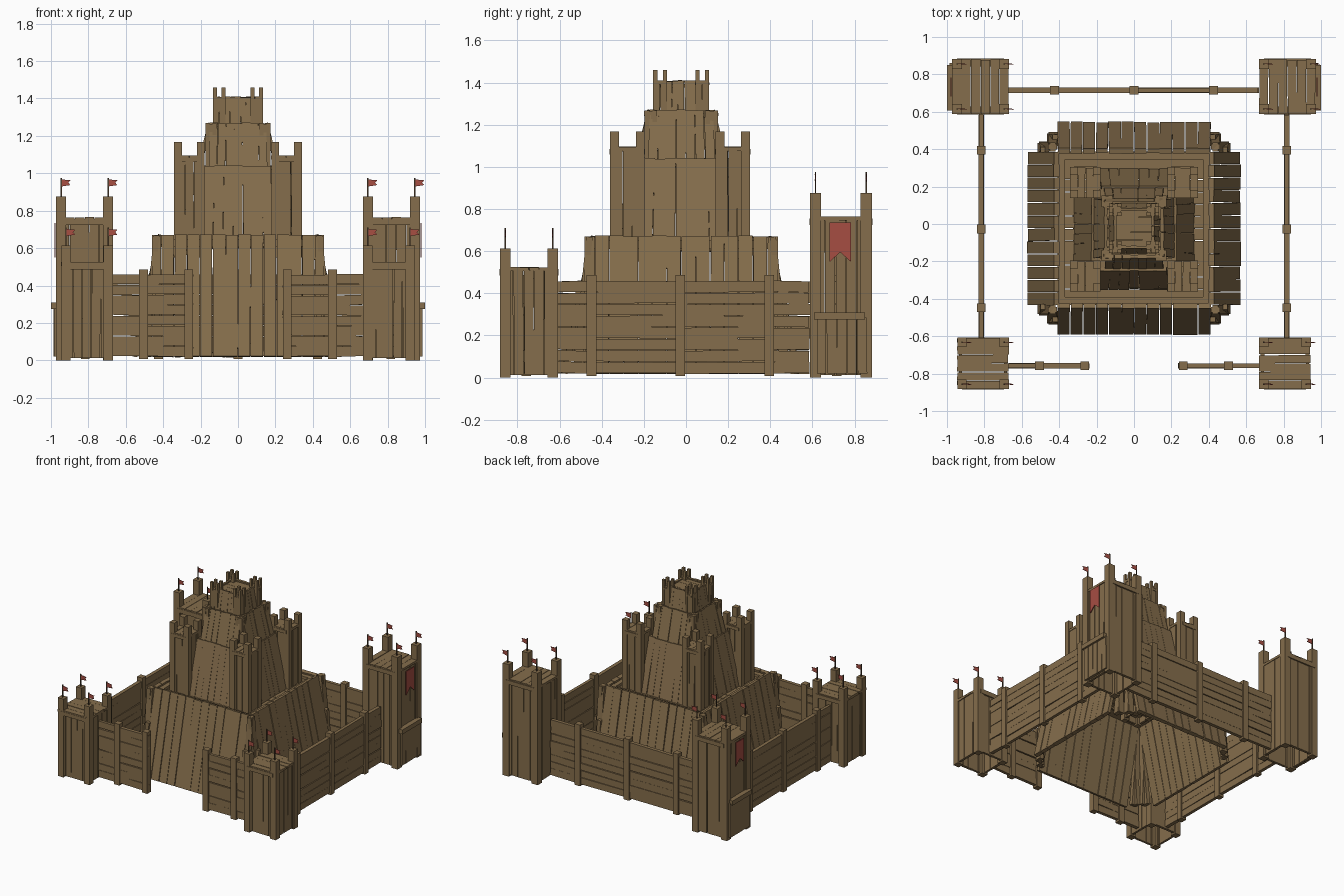
import bpy, bmesh, math, random
from mathutils import Vector, Matrix

if "Cube" in bpy.data.objects:
    bpy.data.objects.remove(bpy.data.objects["Cube"])

random.seed(7)
KEEP_Y = -0.023


def material(name, rgb):
    m = bpy.data.materials.new(name)
    m.diffuse_color = (*rgb, 1)
    m.use_nodes = True
    m.node_tree.nodes["Principled BSDF"].inputs["Base Color"].default_value = m.diffuse_color
    return m


WOOD = material("wood", (0.235, 0.155, 0.072))
DARK = material("dark_wood", (0.09, 0.055, 0.03))
RED = material("red_cloth", (0.38, 0.075, 0.055))


def finish(bm, name, mat):
    bmesh.ops.recalc_face_normals(bm, faces=bm.faces)
    me = bpy.data.meshes.new(name)
    bm.to_mesh(me)
    bm.free()
    me.materials.append(mat)
    ob = bpy.data.objects.new(name, me)
    bpy.context.collection.objects.link(ob)
    return ob


def box(bm, x0, x1, y0, y1, z0, z1):
    m = Matrix.Translation(((x0 + x1) / 2, (y0 + y1) / 2, (z0 + z1) / 2))
    bmesh.ops.create_cube(bm, size=1, matrix=m @ Matrix.Diagonal(
        (x1 - x0, y1 - y0, z1 - z0, 1)))


def post(bm, x, y, w, z0, z1):
    box(bm, x - w / 2, x + w / 2, y - w / 2, y + w / 2, z0, z1)


def plank(bm, a, b, width, depth, side):
    # board running from a to b, width measured along side
    z = (b - a).normalized()
    x = (side - z * side.dot(z)).normalized()
    y = z.cross(x)
    m = Matrix((x, y, z)).transposed().to_4x4()
    m.translation = (a + b) / 2
    bmesh.ops.create_cube(bm, size=1, matrix=m @ Matrix.Diagonal(
        (width, depth, (b - a).length, 1)))


def panel(bm, bl, br, tl, tr, n, depth, jit=0.004):
    # row of slightly uneven planks filling a four-cornered patch
    bl, br, tl, tr = map(Vector, (bl, br, tl, tr))
    side = (br - bl).normalized()
    w = (br - bl).length / n
    for i in range(n):
        t = (i + 0.5) / n
        a, b = bl.lerp(br, t), tl.lerp(tr, t)
        along = (b - a).normalized()
        a = a + side * random.uniform(-jit, jit) * 0.6
        b = b + side * random.uniform(-jit, jit) * 0.6 - along * random.uniform(0, jit * 1.5)
        plank(bm, a, b, w * random.uniform(0.92, 0.99),
              depth * random.uniform(0.8, 1.1), side)


def spin(bm, k):
    bmesh.ops.transform(bm, verts=bm.verts, matrix=Matrix.Translation((0, KEEP_Y, 0))
                        @ Matrix.Rotation(k * math.pi / 2, 4, 'Z'))


def turret(name, cx, cy, hx, hy, z0, zb, zp, pw, n, along_x=False):
    # square tower: plank walls, plank lid and taller corner posts
    bm = bmesh.new()
    ix, iy = hx - pw * 0.35, hy - pw * 0.35
    th = pw * 0.4
    zs = z0 + 0.012
    for s in (-1, 1):
        y, x = cy + s * iy, cx + s * ix
        panel(bm, (cx - ix, y, zs), (cx + ix, y, zs), (cx - ix, y, zb), (cx + ix, y, zb), n, th)
        panel(bm, (x, cy - iy, zs), (x, cy + iy, zs), (x, cy - iy, zb), (x, cy + iy, zb), n, th)
        for t in (-1, 1):
            post(bm, cx + s * (hx - pw / 2), cy + t * (hy - pw / 2), pw, z0, zp)
        box(bm, cx - hx + pw / 2, cx + hx - pw / 2, y - th, y + th, zb - th * 1.5, zb)
    if along_x:
        panel(bm, (cx - hx, cy - hy, zb), (cx - hx, cy + hy, zb),
              (cx + hx, cy - hy, zb), (cx + hx, cy + hy, zb), n + 1, 0.02)
    else:
        panel(bm, (cx - hx, cy - hy, zb), (cx + hx, cy - hy, zb),
              (cx - hx, cy + hy, zb), (cx + hx, cy + hy, zb), n + 1, 0.02)
    finish(bm, name, WOOD)


def cloth(bm, pts, thick):
    # flat outline pushed out to a thin solid
    f = bm.faces.new([bm.verts.new(p) for p in pts])
    r = bmesh.ops.extrude_face_region(bm, geom=[f])
    bmesh.ops.translate(bm, vec=thick, verts=[v for v in r['geom']
                        if isinstance(v, bmesh.types.BMVert)])


def flags(name, cx, cy, hx, hy, pw, z):
    poles, fl = bmesh.new(), bmesh.new()
    for s in (-1, 1):
        for t in (-1, 1):
            x, y = cx + s * (hx - pw / 2), cy + t * (hy - pw / 2)
            post(poles, x, y, 0.007, z, z + 0.1)
            x += 0.003
            cloth(fl, [(x, y, z + 0.055), (x + 0.047, y - 0.004, z + 0.062), (x + 0.035, y, z + 0.075),
                       (x + 0.047, y - 0.004, z + 0.088), (x, y, z + 0.092)], (0, 0.003, 0))
    finish(poles, name + "_flag_poles", DARK)
    finish(fl, name + "_flags", RED)


# corner towers with flags, banners and outer beams
for s, tag in ((-1, "left"), (1, "right")):
    turret("front_tower_" + tag, s * .807, -.745, .138, .137, 0, .515, .613, .05, 5, True)
    flags("front_tower_" + tag, s * .807, -.745, .138, .137, .05, .61)
    turret("back_tower_" + tag, s * .82, .735, .152, .147, 0, .755, .877, .053, 5)
    flags("back_tower_" + tag, s * .82, .735, .152, .147, .053, .875)

    bm = bmesh.new()
    x = s * .974
    panel(bm, (x, .62, .02), (x, .86, .02), (x, .62, .29), (x, .86, .29), 5, .022)
    box(bm, min(s * .95, s), max(s * .95, s), .608, .85, .275, .31)
    finish(bm, "tower_skirt_beam_" + tag, WOOD)

    bm = bmesh.new()
    x = s * .976
    cloth(bm, [(x, .682, .735), (x, .682, .55), (x, .732, .595), (x, .782, .55), (x, .782, .735)],
          (s * .006, 0, 0))
    finish(bm, "banner_" + tag, RED)

# curtain walls of horizontal boards with upright posts
ZT, ZB, N = .46, .02, 8


def wall(name, p, q, posts):
    bm = bmesh.new()
    stops = [Vector(p)] + [Vector(v) for v in posts] + [Vector(q)]
    for a, b in zip(stops, stops[1:]):
        if (b - a).length < 0.01:
            continue
        panel(bm, (*a, ZB), (*a, ZT), (*b, ZB), (*b, ZT), N, .027, .006)
    for v in posts:
        post(bm, v[0], v[1], .046, .008, .487)
    finish(bm, name, WOOD)


for s, tag in ((-1, "left"), (1, "right")):
    wall("side_wall_" + tag, (s * .817, -.61), (s * .817, .59),
         [(s * .817, y) for y in (-.448, -.027, .395)])
    wall("front_wall_" + tag, (s * .67, -.758), (s * .24, -.758), [(s * .505, -.758), (s * .263, -.758)])
wall("back_wall", (-.67, .715), (.67, .715), [(x, .715) for x in (-.425, 0, .425)])


# keep: four leaning plank faces per tier (bottom/top half width, bottom/top offset, heights)
TIERS = [("lower", .41, .41, .555, .413, .02, .672, 12, .03),
         ("middle", .19, .175, .315, .215, .60, 1.04, 7, .025),
         ("upper", .16, .15, .215, .15, 1.00, 1.27, 7, .02),
         ("top", .075, .07, .13, .10, 1.24, 1.41, 5, .015)]
for name, wb, wt, db, dt, z0, z1, n, th in TIERS:
    for k, side in enumerate(("front", "right", "back", "left")):
        bm = bmesh.new()
        panel(bm, (-wb, -db, z0), (wb, -db, z0), (-wt, -dt, z1), (wt, -dt, z1), n, th)
        if name == "lower":
            # short boards filling the corners and the rim beam
            for s in (-1, 1):
                plank(bm, Vector((s * .433, -.50, .02)), Vector((s * .435, -.435, .668)),
                      .048, .03, Vector((1, 0, 0)))
                plank(bm, Vector((s * .485, -.45, .02)), Vector((s * .478, -.42, .42)),
                      .046, .03, Vector((1, 0, 0)))
            box(bm, -.41, .41, -.41, -.368, .61, .65)
        spin(bm, k)
        finish(bm, f"keep_{name}_{side}", WOOD)

# keep floors and roof
for name, h, z, n in (("lower", .39, .62, 12), ("middle", .21, 1.03, 8),
                      ("upper", .15, 1.245, 6), ("top", .10, 1.385, 5)):
    bm = bmesh.new()
    panel(bm, (-h, -h, z), (-h, h, z), (h, -h, z), (h, h, z), n, .02)
    spin(bm, 0)
    finish(bm, f"keep_{name}_floor", WOOD)

# keep corner turrets
for sx in (-1, 1):
    for sy in (-1, 1):
        tag = ("left" if sx < 0 else "right") + ("_front" if sy < 0 else "_back")
        turret("keep_turret_" + tag, sx * .26, KEEP_Y - .005 + sy * .25, .082, .082,
               .55, 1.085, 1.168, .042, 3)
        turret("upper_turret_" + tag, sx * .145, KEEP_Y + sy * .145, .03, .03,
               1.0, 1.255, 1.268, .022, 2)
        turret("top_turret_" + tag, sx * .1, KEEP_Y + sy * .1, .033, .033,
               1.22, 1.40, 1.46, .02, 2)
